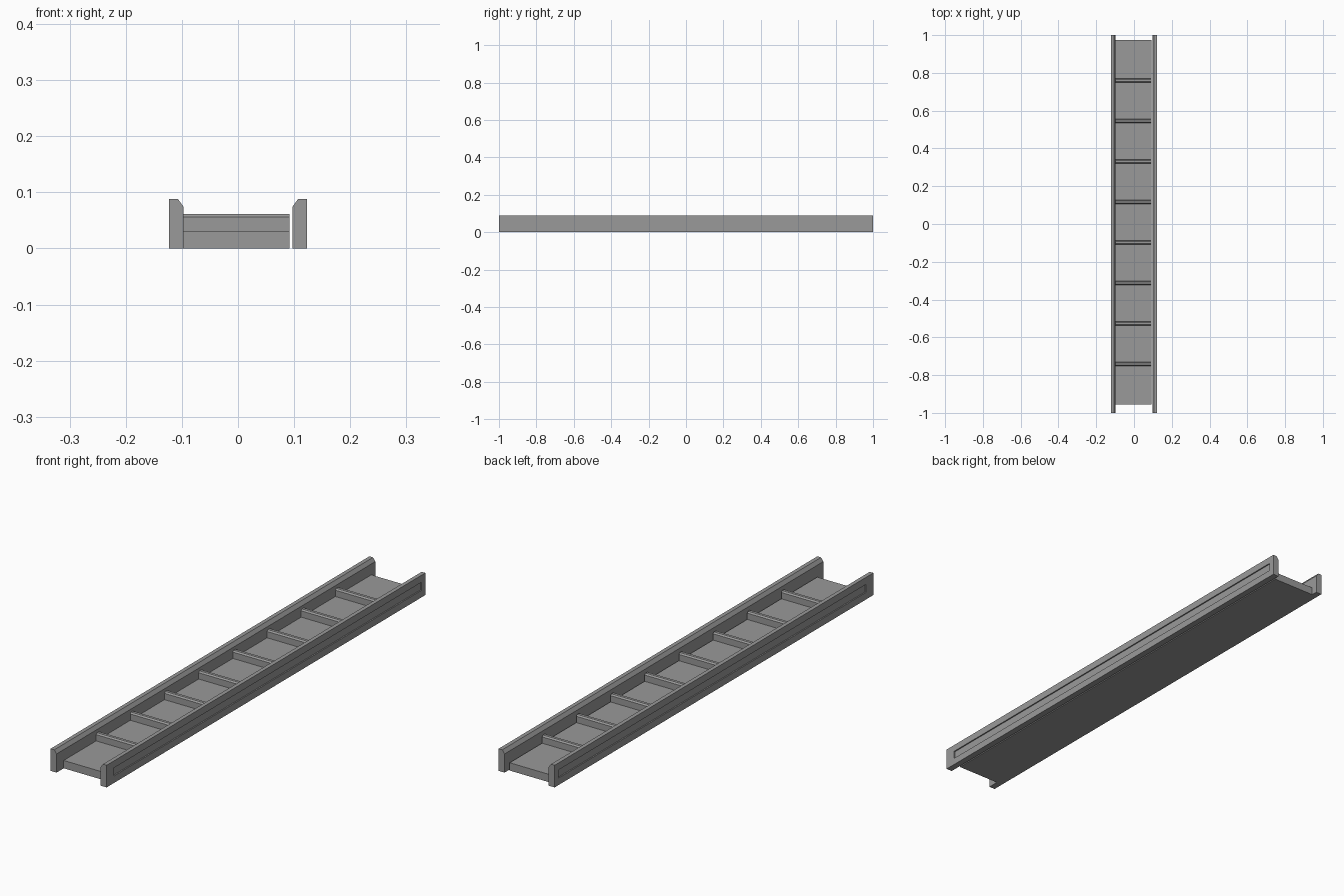
import bpy
import bmesh

if "Cube" in bpy.data.objects:
    bpy.data.objects.remove(bpy.data.objects["Cube"], do_unlink=True)

grey = bpy.data.materials.new("mid grey")
grey.use_nodes = True
colour = (0.32, 0.32, 0.32, 1)
grey.diffuse_color = colour
grey.node_tree.nodes["Principled BSDF"].inputs["Base Color"].default_value = colour

FRONT, BACK = -0.955, 0.975      # ends of the deck and of the rail grooves
DECK_LEFT, DECK_RIGHT = 0.092, -0.097
BAYS = 9


def finish(bm, name):
    bmesh.ops.recalc_face_normals(bm, faces=bm.faces)
    mesh = bpy.data.meshes.new(name)
    bm.to_mesh(mesh)
    bm.free()
    mesh.materials.append(grey)
    obj = bpy.data.objects.new(name, mesh)
    bpy.context.collection.objects.link(obj)
    return obj


def prism(points, axis, start, end):
    """Extrude a 2D profile along x (points are y, z) or y (points are x, z)."""
    bm = bmesh.new()
    if axis == "x":
        verts = [bm.verts.new((start, a, b)) for a, b in points]
        move = (end - start, 0, 0)
    else:
        verts = [bm.verts.new((a, start, b)) for a, b in points]
        move = (0, end - start, 0)
    face = bm.faces.new(verts)
    new = bmesh.ops.extrude_face_region(bm, geom=[face], use_keep_orig=True)["geom"]
    bmesh.ops.translate(bm, vec=move, verts=[v for v in new if isinstance(v, bmesh.types.BMVert)])
    bmesh.ops.recalc_face_normals(bm, faces=bm.faces)
    return bm


# Side rails: chamfered inner top edge and a long shallow groove outside
rail = prism([(0.123, 0), (0.123, 0.088), (0.107, 0.088), (0.097, 0.074), (0.097, 0)], "y", -1, 1)
outer = max(rail.faces, key=lambda f: f.calc_center_median().x)
for depth in (0, 0.005):
    bmesh.ops.inset_individual(rail, faces=[outer], thickness=0.004)
    for v in outer.verts:
        v.co.x = 0.123 - depth
        v.co.y = BACK if v.co.y > 0 else FRONT
    low, high = sorted(outer.verts, key=lambda v: v.co.z)[:2], sorted(outer.verts, key=lambda v: v.co.z)[2:]
    for v in low:
        v.co.z = 0.028
    for v in high:
        v.co.z = 0.06
rails = finish(rail, "side_rails")
rails.modifiers.new("mirror", "MIRROR").use_mirror_merge = False

# Deck between the rails
finish(prism([(FRONT, 0), (BACK, 0), (BACK, 0.031), (FRONT, 0.031)], "x", DECK_RIGHT, DECK_LEFT), "deck")

# Cross slats with chamfered tops, evenly spaced along the deck
half, bevel, top = 0.011, 0.0055, 0.0615
for i in range(1, BAYS):
    y = FRONT + (BACK - FRONT) * i / BAYS
    profile = [(y - half, 0.03), (y - half, top - bevel), (y - half + bevel, top),
               (y + half - bevel, top), (y + half, top - bevel), (y + half, 0.03)]
    finish(prism(profile, "x", DECK_RIGHT, DECK_LEFT), f"cross_slat_{i}")
